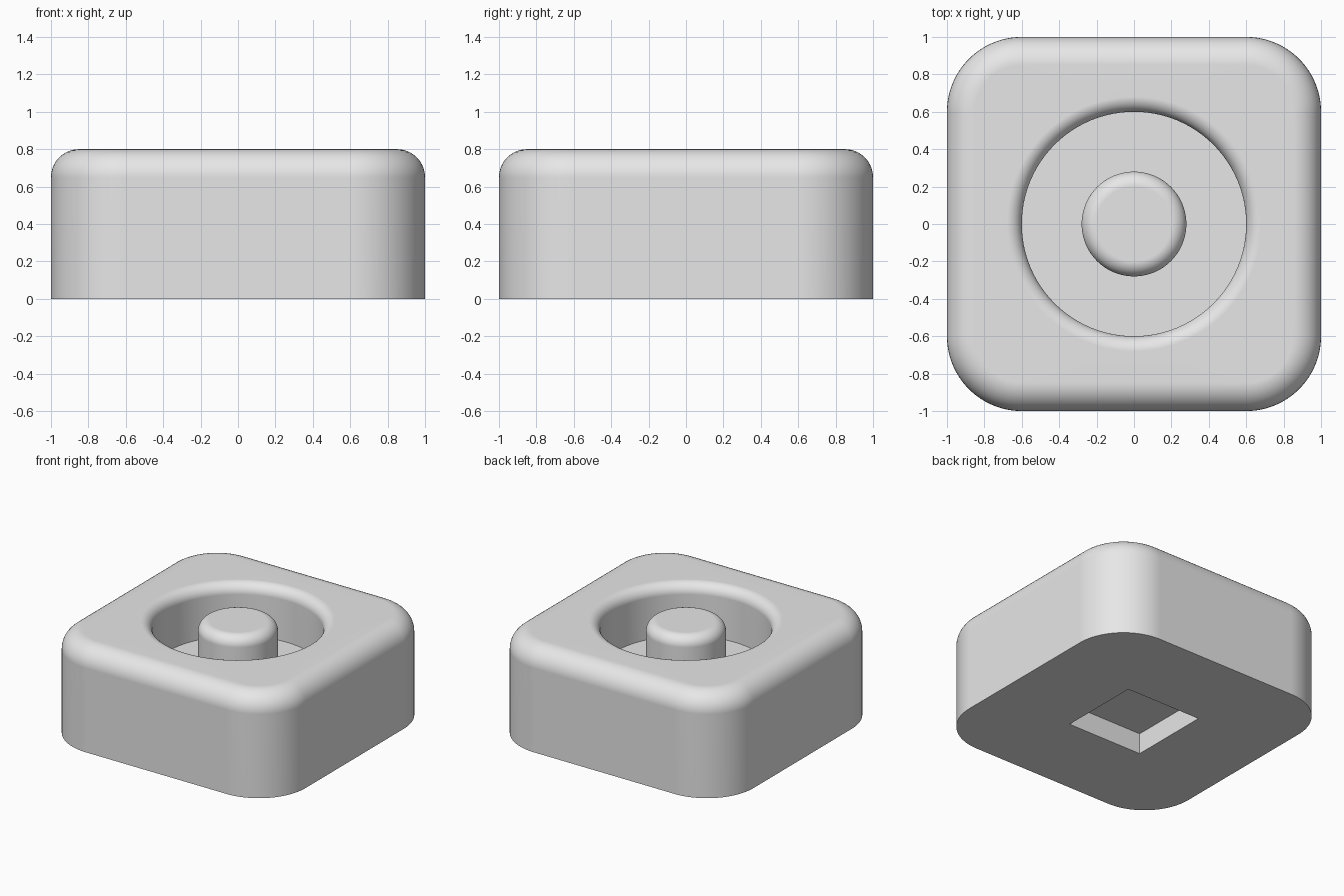
import bpy, bmesh, math

if "Cube" in bpy.data.objects:
    bpy.data.objects.remove(bpy.data.objects["Cube"])

SEG = 24   # steps per quarter turn
FIL = 10   # steps per fillet


def ring(bm, half, rad, z):
    """Rounded square ring; rad == half gives a circle, rad == 0 a square."""
    c = half - rad
    verts = []
    for q in range(4):
        mid = math.radians(45 + 90 * q)
        sx, sy = math.copysign(1, math.cos(mid)), math.copysign(1, math.sin(mid))
        for k in range(SEG + 1):
            a = math.radians(90 * (q + k / SEG))
            verts.append(bm.verts.new((sx * c + rad * math.cos(a),
                                       sy * c + rad * math.sin(a), z)))
    return verts


def fillet(half, rad, top, f, side):
    """Top-edge fillet: side = 1 rounds an outer edge, -1 the rim of a hole."""
    out = []
    for i in range(FIL + 1):
        a = math.pi / 2 * i / FIL
        d = -side * f * (1 - math.cos(a))
        out.append((half + d, rad + d, top - f + f * math.sin(a)))
    return out


# Section from the underside pocket, round the body, into the well, up the post
rings = [(0.32, 0, 0.16), (0.32, 0, 0), (1, 0.4, 0)]
rings += fillet(1, 0.4, 0.8, 0.15, 1)
rings += fillet(0.6, 0.6, 0.8, 0.08, -1)[::-1]
rings += [(0.6, 0.6, 0.4), (0.28, 0.28, 0.4)]
rings += fillet(0.28, 0.28, 0.8, 0.08, 1)

bm = bmesh.new()
loops = [ring(bm, *r) for r in rings]
for lo, hi in zip(loops, loops[1:]):
    n = len(lo)
    for i in range(n):
        j = (i + 1) % n
        bm.faces.new((lo[i], lo[j], hi[j], hi[i]))
bm.faces.new(loops[0][::-1])   # pocket ceiling
bm.faces.new(loops[-1])        # post top
bmesh.ops.remove_doubles(bm, verts=bm.verts[:], dist=1e-5)
bmesh.ops.recalc_face_normals(bm, faces=bm.faces[:])

mesh = bpy.data.meshes.new("socket_block")
bm.to_mesh(mesh)
bm.free()
block = bpy.data.objects.new("socket_block", mesh)
bpy.context.collection.objects.link(block)

# Smooth shading with crisp hard edges
for p in mesh.polygons:
    p.use_smooth = True
mesh.set_sharp_from_angle(angle=math.radians(35))
wn = block.modifiers.new("even_shading", 'WEIGHTED_NORMAL')
wn.keep_sharp = True

grey = bpy.data.materials.new("light_grey")
grey.diffuse_color = (0.8, 0.8, 0.8, 1)
grey.use_nodes = True
grey.node_tree.nodes["Principled BSDF"].inputs["Base Color"].default_value = grey.diffuse_color
mesh.materials.append(grey)
